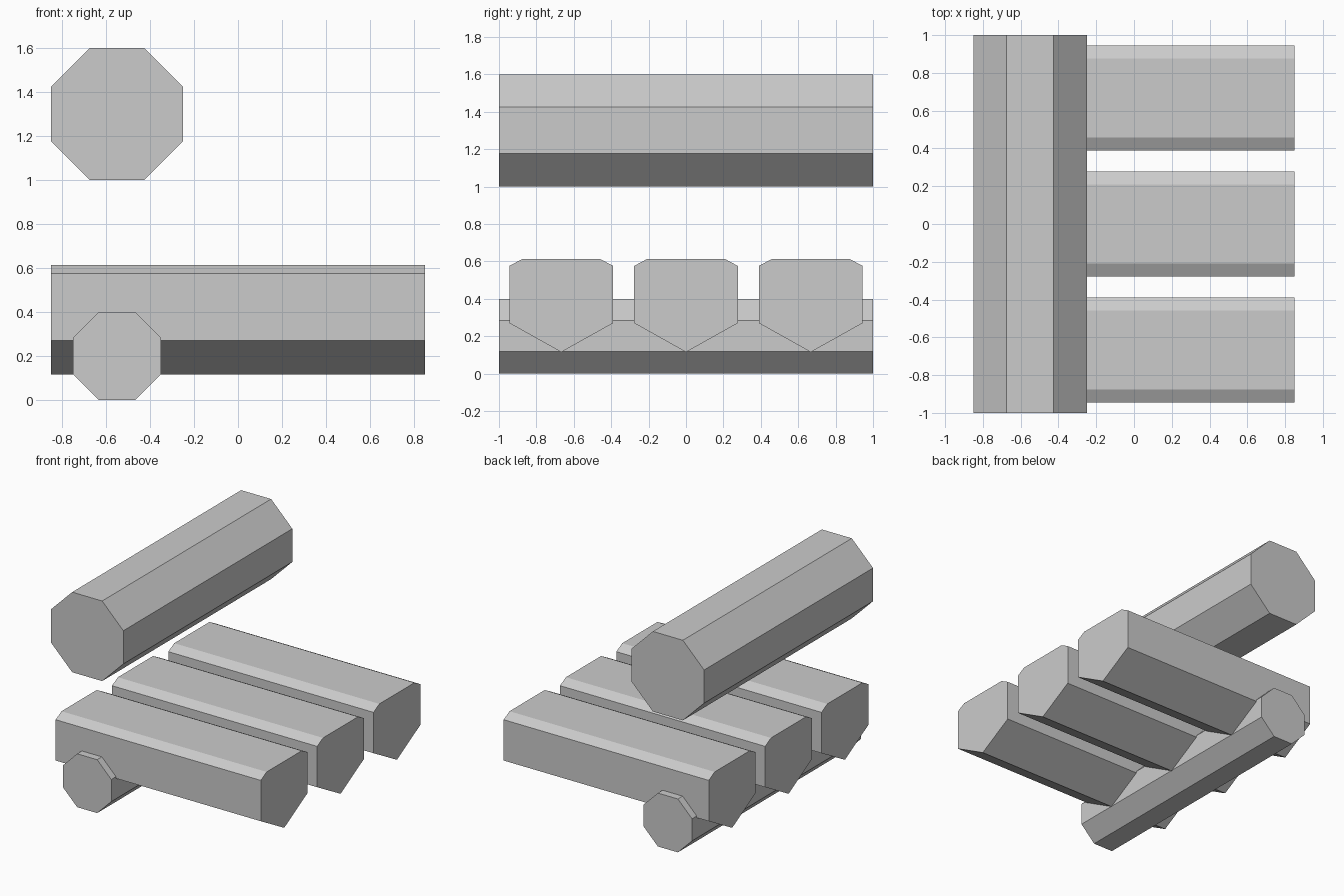
import bpy, bmesh, math

if "Cube" in bpy.data.objects:
    bpy.data.objects.remove(bpy.data.objects["Cube"])


def prism(name, start, length_vec):
    """Extrude a closed outline (list of 3D points) along a vector."""
    bm = bmesh.new()
    face = bm.faces.new([bm.verts.new(p) for p in start])
    ext = bmesh.ops.extrude_face_region(bm, geom=[face], use_keep_orig=True)
    verts = [g for g in ext["geom"] if isinstance(g, bmesh.types.BMVert)]
    bmesh.ops.translate(bm, verts=verts, vec=length_vec)
    bmesh.ops.recalc_face_normals(bm, faces=bm.faces)
    mesh = bpy.data.meshes.new(name)
    bm.to_mesh(mesh)
    bm.free()
    obj = bpy.data.objects.new(name, mesh)
    bpy.context.collection.objects.link(obj)
    return obj


def octagon_log(name, x, z, half):
    """Octagonal log with flat sides, running front to back."""
    r = half / math.cos(math.pi / 8)
    angles = [math.pi / 8 + i * math.pi / 4 for i in range(8)]
    outline = [(x + r * math.cos(a), -1, z + r * math.sin(a)) for a in angles]
    return prism(name, outline, (0, 2, 0))


# Overhead log and lower support log
octagon_log("upper_log", -0.55, 1.30, 0.30)
octagon_log("support_log", -0.55, 0.20, 0.20)

# Three split-log planks: pointed underside, chamfered flat top
half_profile = [(0.277, 0.27), (0.277, 0.576), (0.208, 0.613)]
profile = ([(0, 0.115)] + half_profile
           + [(-y, z) for y, z in reversed(half_profile)])
for i, yc in enumerate((-0.667, 0, 0.667)):
    prism(f"seat_plank_{i + 1}", [(-0.85, yc + y, z) for y, z in profile],
          (1.7, 0, 0))
